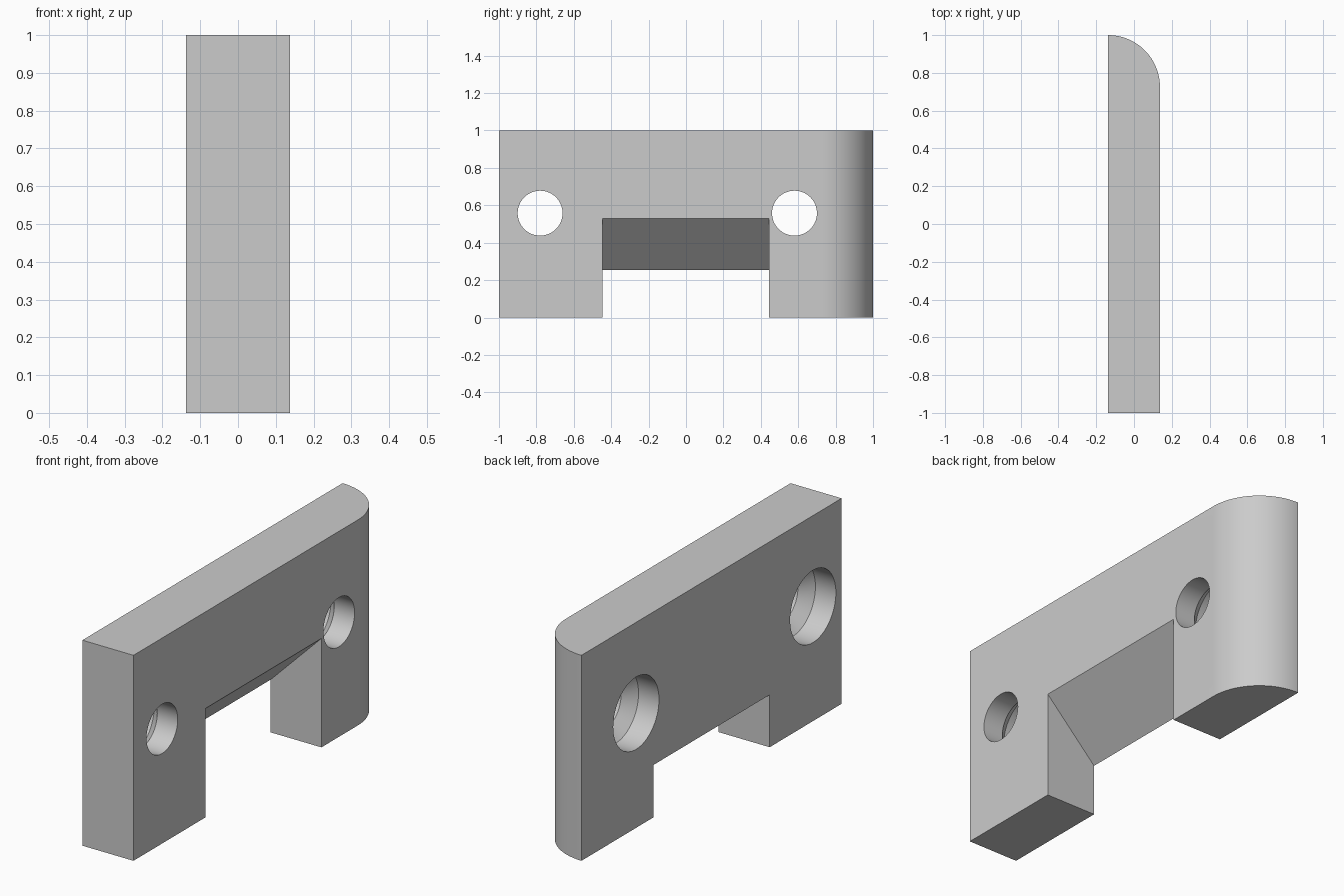
import bpy, bmesh
from math import sin, cos, pi, radians
from mathutils import Matrix

default = bpy.data.objects.get("Cube")
if default:
    bpy.data.objects.remove(default, do_unlink=True)

HALF = 0.1375          # half of the plate thickness
THICK = 2 * HALF

grey = bpy.data.materials.new("light grey")
grey.use_nodes = True
colour = (0.6, 0.6, 0.6, 1)
grey.diffuse_color = colour
grey.node_tree.nodes["Principled BSDF"].inputs["Base Color"].default_value = colour


def make_object(name, bm):
    bmesh.ops.recalc_face_normals(bm, faces=bm.faces)
    mesh = bpy.data.meshes.new(name)
    bm.to_mesh(mesh)
    bm.free()
    mesh.materials.append(grey)
    obj = bpy.data.objects.new(name, mesh)
    bpy.context.collection.objects.link(obj)
    return obj


def prism(name, outline, direction):
    """Extrude a closed outline along a direction."""
    bm = bmesh.new()
    face = bm.faces.new([bm.verts.new(p) for p in outline])
    new = bmesh.ops.extrude_face_region(bm, geom=[face])["geom"]
    verts = [v for v in new if isinstance(v, bmesh.types.BMVert)]
    bmesh.ops.translate(bm, verts=verts, vec=direction)
    return make_object(name, bm)


def screw_hole(name, y, z, sides=64):
    """Stepped round cutter along x: wide bore, cone, narrow bore."""
    profile = [(-HALF - 0.1, 0.176), (-0.0275, 0.176),
               (0.0275, 0.12), (HALF + 0.1, 0.12)]
    bm = bmesh.new()
    rings = [[bm.verts.new((x, y + r * cos(2 * pi * i / sides),
                            z + r * sin(2 * pi * i / sides)))
              for i in range(sides)] for x, r in profile]
    for a, b in zip(rings, rings[1:]):
        for i in range(sides):
            j = (i + 1) % sides
            bm.faces.new((a[i], a[j], b[j], b[i]))
    bm.faces.new(rings[0])
    bm.faces.new(rings[-1])
    return make_object(name, bm)


# Plate with one rounded vertical corner
steps = 32
arc = [(-HALF + THICK * cos(pi / 2 * i / steps),
        1 - THICK + THICK * sin(pi / 2 * i / steps), 0) for i in range(steps + 1)]
plate = prism("bracket_plate", [(-HALF, -1, 0), (HALF, -1, 0)] + arc, (0, 0, 1))

# Notch with a sloping roof, and the two screw holes
e = 0.1
notch = prism("notch_cutter",
              [(-HALF - e, -0.447, -e), (HALF + e, -0.447, -e),
               (HALF + e, -0.447, 0.53 + e), (-HALF - e, -0.447, 0.255 - e)],
              (0, 0.892, 0))
cutters = [notch, screw_hole("front_hole_cutter", -0.78, 0.558),
           screw_hole("back_hole_cutter", 0.58, 0.558)]

bpy.ops.object.select_all(action="DESELECT")
plate.select_set(True)
bpy.context.view_layer.objects.active = plate
for cutter in cutters:
    cutter.hide_render = True
    mod = plate.modifiers.new(cutter.name, "BOOLEAN")
    mod.operation = "DIFFERENCE"
    mod.solver = "EXACT"
    mod.object = cutter
    bpy.ops.object.modifier_apply(modifier=mod.name)
    bpy.data.objects.remove(cutter, do_unlink=True)

bpy.ops.object.shade_smooth_by_angle(angle=radians(30))
